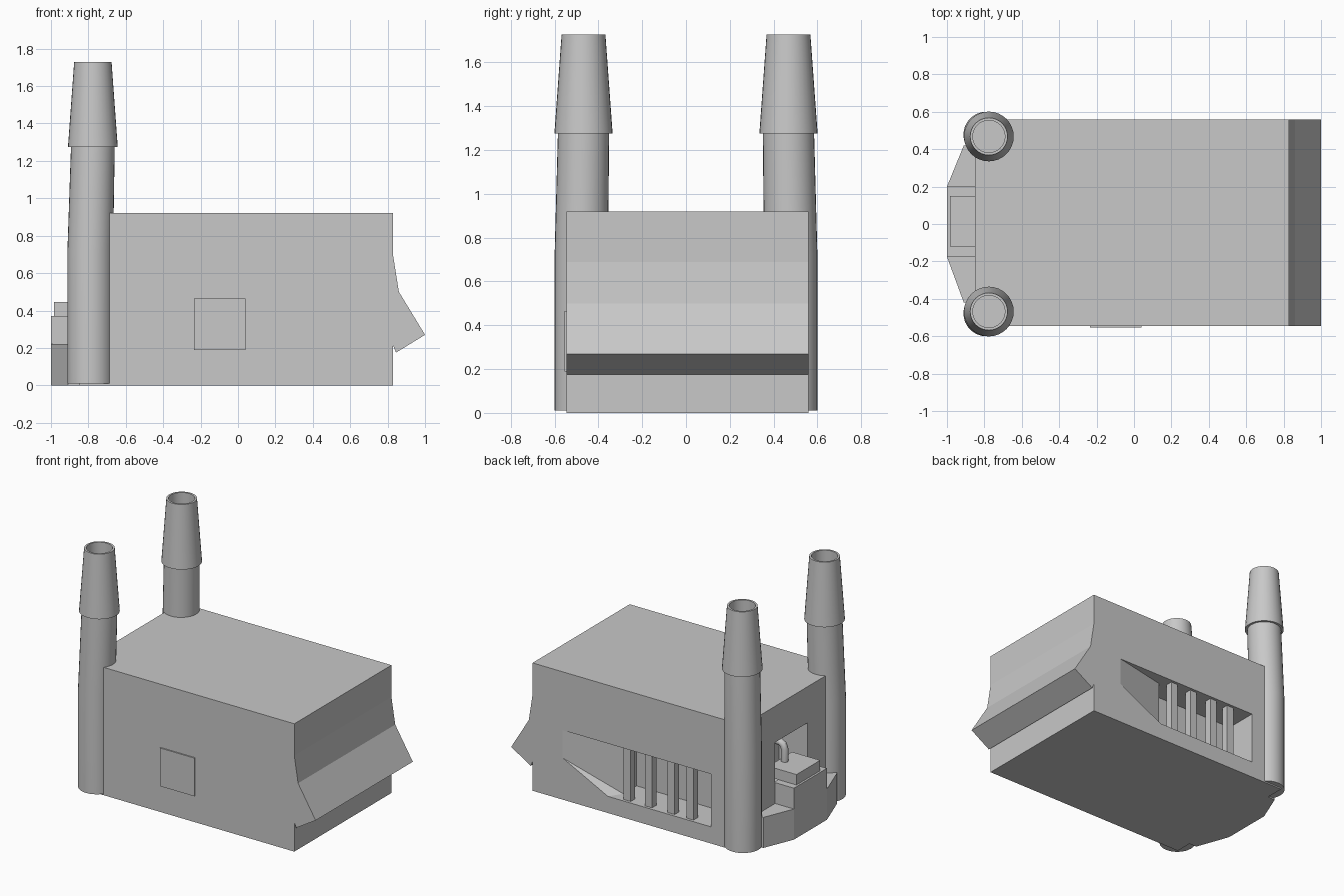
import bpy, bmesh, math
from mathutils import Vector

if "Cube" in bpy.data.objects:
    bpy.data.objects.remove(bpy.data.objects["Cube"])

grey = bpy.data.materials.new("plain_grey")
grey.diffuse_color = (0.58, 0.58, 0.58, 1)
grey.use_nodes = True
grey.node_tree.nodes["Principled BSDF"].inputs["Base Color"].default_value = grey.diffuse_color


def finish(name, bm, smooth=False):
    bmesh.ops.recalc_face_normals(bm, faces=bm.faces)
    me = bpy.data.meshes.new(name)
    bm.to_mesh(me)
    bm.free()
    me.materials.append(grey)
    if smooth:
        me.shade_smooth()
        me.set_sharp_from_angle(angle=math.radians(35))
    ob = bpy.data.objects.new(name, me)
    bpy.context.collection.objects.link(ob)
    return ob


def box(name, x, y, z):
    bm = bmesh.new()
    bmesh.ops.create_cube(bm, size=1)
    for v in bm.verts:
        v.co = [a[0] + (c + 0.5) * (a[1] - a[0]) for a, c in zip((x, y, z), v.co)]
    return finish(name, bm)


def hull(name, points):
    bm = bmesh.new()
    for p in points:
        bm.verts.new(p)
    bmesh.ops.convex_hull(bm, input=bm.verts)
    bmesh.ops.dissolve_limit(bm, angle_limit=0.01, verts=bm.verts, edges=bm.edges)
    return finish(name, bm)


def prism(name, outline, vec, place):
    """Extrude a 2D outline along vec; place maps (a, b) to 3D."""
    bm = bmesh.new()
    f = bm.faces.new([bm.verts.new(place(a, b)) for a, b in outline])
    r = bmesh.ops.extrude_face_region(bm, geom=[f])
    bmesh.ops.translate(bm, vec=vec, verts=[g for g in r["geom"] if isinstance(g, bmesh.types.BMVert)])
    return finish(name, bm)


def cut(ob, cutter):
    m = ob.modifiers.new("cut", "BOOLEAN")
    m.operation, m.solver, m.object = "DIFFERENCE", "EXACT", cutter
    cutter.hide_render = True
    cutter.hide_set(True)


# Main body with the projecting lip along the +x end
body = prism("body",
             [(-.85, 0), (.83, 0), (.83, .21), (.845, .175), (1, .27), (.86, .5),
              (.83, .69), (.83, .92), (-.85, .92)],
             (0, 1.105, 0), lambda a, b: (a, -.545, b))

# Side intake: a ramp leading into a deeper barred recess
mouth = [(.59, .5), (.59, .3), (.23, .12), (-.59, .12), (-.59, .5)]
inner = [(.17, .47, .12), (.17, .47, .5), (-.59, .47, .12), (-.59, .47, .5)]
cut(body, hull("intake_ramp_cutter", [(x, y, z) for x, z in mouth for y in (.56, .62)] + inner))
cut(body, box("intake_recess_cutter", (-.59, .17), (.32, .52), (.12, .5)))
for x in (.09, -.08, -.26, -.41):
    box("intake_bar", (x - .028, x + .028), (.49, .54), (.11, .51))

# Recess in the end wall
cut(body, box("end_recess_cutter", (-.9, -.62), (-.17, .2), (.3, .66)))

# Access plate on the front
box("front_plate", (-.235, .04), (-.554, -.545), (.19, .465))

# End platform: raised middle and lower tapered wings
box("platform_middle", (-1, -.84), (-.175, .2), (0, .37))
for name, y0, y1 in (("platform_wing_back", .2, .42), ("platform_wing_front", -.175, -.42)):
    prism(name, [(-.84, y0), (-1, y0), (-.91, y1), (-.84, y1)], (0, 0, .22),
          lambda a, b: (a, b, 0))

# Machine box with a bent pipe
box("machine_box", (-.985, -.76), (-.12, .15), (.37, .445))
path = [(-.8, .02, .43), (-.8, .02, .53), (-.79, .02, .56), (-.765, .02, .575), (-.6, .02, .575)]
bm = bmesh.new()
rings = []
for i, p in enumerate(path):
    d = (Vector(path[min(i + 1, 4)]) - Vector(path[max(i - 1, 0)])).normalized()
    side = Vector((0, 1, 0))
    up = d.cross(side)
    rings.append([bm.verts.new(Vector(p) + .025 * (math.cos(t) * side + math.sin(t) * up))
                  for t in (k * math.tau / 12 for k in range(12))])
for a, b in zip(rings, rings[1:]):
    for k in range(12):
        bm.faces.new((a[k], a[k - 1], b[k - 1], b[k]))
finish("bent_pipe", bm, True)


# Chimneys: slightly leaning shaft with a tapered hollow cap
def chimney(name, s):
    prof = [(.122, .01, 0), (.122, .72, 0), (.117, 1.275, 1), (.133, 1.275, 1),
            (.1, 1.728, 1), (.086, 1.728, 1), (.086, 1.35, 1)]
    bm = bmesh.new()
    n = 32
    rings = []
    for r, z, lean in prof:
        cx, cy = -.79 + .014 * lean, s * (.478 - .01 * lean)
        rings.append([bm.verts.new((cx + r * math.cos(k * math.tau / n),
                                    cy + r * math.sin(k * math.tau / n), z)) for k in range(n)])
    for a, b in zip(rings, rings[1:]):
        for k in range(n):
            bm.faces.new((a[k - 1], a[k], b[k], b[k - 1]))
    bm.faces.new(rings[0])
    bm.faces.new(rings[-1])
    finish(name, bm, True)


chimney("chimney_back", 1)
chimney("chimney_front", -1)
